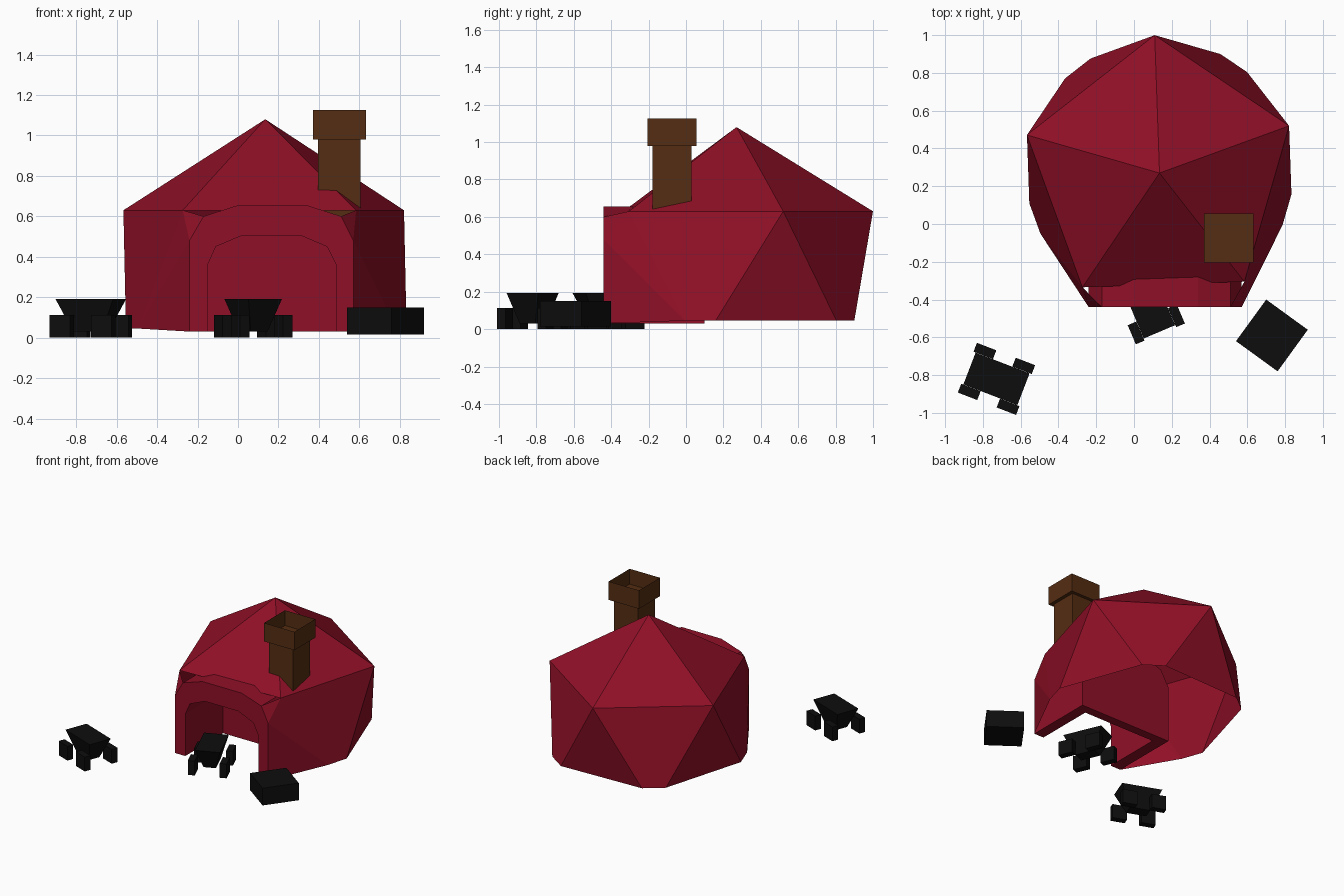
import bpy, bmesh
from math import sin, cos, radians
from mathutils import Vector, Matrix

if "Cube" in bpy.data.objects:
    bpy.data.objects.remove(bpy.data.objects["Cube"])


def material(name, rgb):
    m = bpy.data.materials.new(name)
    m.diffuse_color = (*rgb, 1)
    m.use_nodes = True
    m.node_tree.nodes["Principled BSDF"].inputs["Base Color"].default_value = m.diffuse_color
    return m


RED = material("dark_red", (0.28, 0.005, 0.02))
BROWN = material("brown", (0.09, 0.026, 0.006))
BLACK = material("black", (0.004, 0.004, 0.004))


def finish(name, bm, mat):
    bmesh.ops.remove_doubles(bm, verts=bm.verts, dist=0.0005)
    bmesh.ops.recalc_face_normals(bm, faces=bm.faces)
    me = bpy.data.meshes.new(name)
    bm.to_mesh(me)
    bm.free()
    me.materials.append(mat)
    ob = bpy.data.objects.new(name, me)
    bpy.context.collection.objects.link(ob)
    return ob


def face(bm, pts):
    return bm.faces.new([bm.verts.new(p) for p in pts])


def box(bm, x0, x1, y0, y1, z0, z1, base=1.0):
    """Axis box; base scales the lower footprint about its middle."""
    c = Vector(((x0 + x1) / 2, (y0 + y1) / 2, 0))
    rings = []
    for z, s in ((z0, base), (z1, 1)):
        rings.append([bm.verts.new((c.x + (x - c.x) * s, c.y + (y - c.y) * s, z))
                      for x, y in ((x0, y0), (x1, y0), (x1, y1), (x0, y1))])
    lo, hi = rings
    bm.faces.new(lo[::-1])
    top = bm.faces.new(hi)
    for i in range(4):
        j = (i + 1) % 4
        bm.faces.new((lo[i], lo[j], hi[j], hi[i]))
    return top


# Dome: icosahedron cut off near the ground, open below and at the front
CX, CY, RING = 0.135, 0.27, 0.73
Z_UP, Z_LOW, Z_CUT, FRONT = 0.63, -0.10, 0.045, -0.44


def ring_point(deg, z):
    a = radians(deg)
    return Vector((CX + RING * cos(a), CY + RING * sin(a), z))


apex = Vector((CX, CY, 1.08))
upper = [ring_point(92 + 72 * i, Z_UP) for i in range(5)]
lower = [ring_point(128 + 72 * i, Z_LOW) for i in range(5)]


def cut(u, l):
    return upper[u % 5].lerp(lower[l % 5], (Z_UP - Z_CUT) / (Z_UP - Z_LOW))


bm = bmesh.new()
for i in range(5):
    face(bm, (apex, upper[i], upper[(i + 1) % 5]))
    if i != 2:
        face(bm, (upper[i], cut(i, i), cut(i + 1, i), upper[(i + 1) % 5]))
    if i not in (2, 3):
        face(bm, (upper[i], cut(i, i - 1), cut(i, i)))
# Side panels joining the dome to the entrance frame
for u, l, xe, xs in ((2, 1, -0.24, -0.17), (3, 3, 0.57, 0.51)):
    a, d = upper[u], cut(u, l)
    b, c, s = Vector((xe, FRONT, 0.48)), Vector((xe, FRONT, 0.03)), Vector((xs, FRONT, 0.60))
    face(bm, (a, b, d))
    face(bm, (b, c, d))
    face(bm, (a, s, b))
finish("dome", bm, RED)

# Entrance: arched hood with thick walls and a back wall, open below
outer = [(-0.24, 0.03), (-0.24, 0.48), (-0.17, 0.60), (0, 0.655),
         (0.34, 0.655), (0.51, 0.60), (0.57, 0.48), (0.57, 0.03)]
inner = [(-0.15, 0.03), (-0.15, 0.36), (-0.11, 0.45), (0.02, 0.505),
         (0.31, 0.505), (0.44, 0.45), (0.485, 0.36), (0.485, 0.03)]
BACK, CAVITY = 0.10, 0.03


def at(profile, y):
    return [Vector((x, y, z)) for x, z in profile]


bm = bmesh.new()
of, ob_, inf, inb = at(outer, FRONT), at(outer, BACK), at(inner, FRONT), at(inner, CAVITY)
for i in range(7):
    for p, q in ((of, ob_), (inf, of), (inb, inf)):
        face(bm, (p[i], p[i + 1], q[i + 1], q[i]))
face(bm, ob_)
face(bm, inb)
for k in (0, 7):
    face(bm, (of[k], inf[k], inb[k], ob_[k]))
face(bm, (inb[0], inb[7], ob_[7], ob_[0]))
finish("entrance", bm, RED)

# Chimney: shaft and hollow cap
bm = bmesh.new()
box(bm, 0.395, 0.605, -0.18, 0.03, 0.58, 0.98)
finish("chimney_shaft", bm, BROWN)
bm = bmesh.new()
top = box(bm, 0.37, 0.633, -0.205, 0.055, 0.98, 1.125)
bmesh.ops.inset_region(bm, faces=[top], thickness=0.047)
bmesh.ops.translate(bm, verts=bmesh.ops.extrude_discrete_faces(bm, faces=[top])["faces"][0].verts,
                    vec=(0, 0, -0.12))
finish("chimney_cap", bm, BROWN)


# Small four-legged stools: flared body and block feet
def stool(name, x, y, deg):
    bm = bmesh.new()
    box(bm, -0.153, 0.153, -0.09, 0.09, 0.03, 0.192, base=0.5)
    for sx in (-1, 1):
        for sy in (-1, 1):
            fx, fy = 0.11 * sx, 0.116 * sy
            box(bm, fx - 0.055, fx + 0.055, fy - 0.025, fy + 0.025, 0, 0.112)
    bm.transform(Matrix.Translation((x, y, 0)) @ Matrix.Rotation(radians(deg), 4, 'Z'))
    finish(name, bm, BLACK)


stool("stool_left", -0.728, -0.82, -21)
stool("stool_door", 0.075, -0.43, -67)

# Plain block beside the entrance
bm = bmesh.new()
box(bm, -0.136, 0.136, -0.136, 0.136, 0.015, 0.15)
bm.transform(Matrix.Translation((0.73, -0.59, 0)) @ Matrix.Rotation(radians(-36), 4, 'Z'))
finish("block", bm, BLACK)
